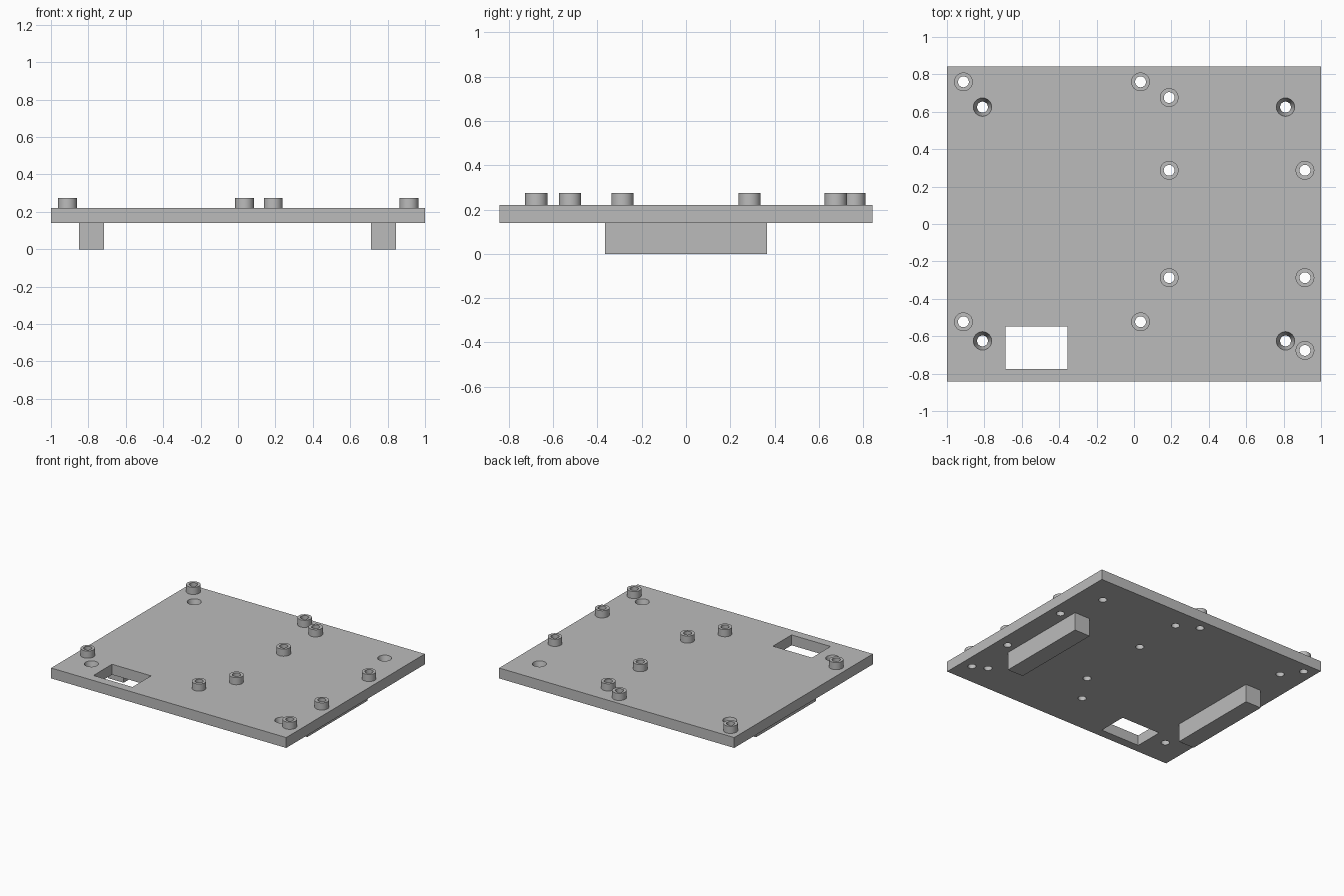
import bpy
import bmesh
import math
from mathutils import Matrix, Vector

if "Cube" in bpy.data.objects:
    bpy.data.objects.remove(bpy.data.objects["Cube"], do_unlink=True)

grey = bpy.data.materials.new("plain_grey")
grey.use_nodes = True
colour = (0.5, 0.5, 0.5, 1)
grey.diffuse_color = colour
grey.node_tree.nodes["Principled BSDF"].inputs["Base Color"].default_value = colour

BOTTOM, TOP, SPACER_TOP = 0.14, 0.22, 0.275
THICK = TOP - BOTTOM
BORE, SPACER_R = 0.029, 0.05
SIDES = 48


def finish(bm, name):
    bmesh.ops.recalc_face_normals(bm, faces=bm.faces)
    mesh = bpy.data.meshes.new(name)
    bm.to_mesh(mesh)
    bm.free()
    mesh.materials.append(grey)
    obj = bpy.data.objects.new(name, mesh)
    bpy.context.collection.objects.link(obj)
    return obj


def add_box(bm, low, high):
    low, high = Vector(low), Vector(high)
    matrix = Matrix.Translation((low + high) / 2) @ Matrix.Diagonal((*(high - low), 1))
    bmesh.ops.create_cube(bm, size=1, matrix=matrix)


def smooth(obj):
    bpy.ops.object.select_all(action="DESELECT")
    obj.select_set(True)
    bpy.context.view_layer.objects.active = obj
    bpy.ops.object.shade_smooth_by_angle(angle=math.radians(30))


spacer_spots = [
    (-0.912, 0.76), (0.035, 0.76), (-0.912, -0.523), (0.035, -0.523),
    (0.188, 0.676), (0.188, 0.287), (0.188, -0.287),
    (0.914, 0.287), (0.914, -0.287), (0.914, -0.676),
]
screw_spots = [(x, y) for x in (-0.81, 0.81) for y in (-0.625, 0.625)]

# Base plate
bm = bmesh.new()
add_box(bm, (-1, -0.842, BOTTOM), (1, 0.842, TOP))
plate = finish(bm, "base_plate")

# Cutter: spacer bores, tapered screw holes and the cable window
bm = bmesh.new()
for spots, top_radius in ((spacer_spots, BORE), (screw_spots, 0.049)):
    slope = (top_radius - BORE) / THICK
    margin = 0.02
    for x, y in spots:
        bmesh.ops.create_cone(
            bm, cap_ends=True, segments=SIDES,
            radius1=BORE - slope * margin, radius2=top_radius + slope * margin,
            depth=THICK + 2 * margin,
            matrix=Matrix.Translation((x, y, (BOTTOM + TOP) / 2)))
add_box(bm, (-0.688, -0.774, BOTTOM - 0.1), (-0.356, -0.548, TOP + 0.1))
cutter = finish(bm, "hole_cutter")
cutter.hide_render = True

cut = plate.modifiers.new("holes", "BOOLEAN")
cut.operation = "DIFFERENCE"
cut.solver = "EXACT"
cut.object = cutter
bpy.context.view_layer.objects.active = plate
bpy.ops.object.modifier_apply(modifier=cut.name)
bpy.data.objects.remove(cutter, do_unlink=True)
smooth(plate)

# Tubular spacers, one lathed profile each
profile = [(SPACER_R, TOP), (SPACER_R, SPACER_TOP), (BORE, SPACER_TOP), (BORE, TOP)]
for number, (x, y) in enumerate(spacer_spots, 1):
    bm = bmesh.new()
    rings = []
    for radius, z in profile:
        ring = []
        for step in range(SIDES):
            a = math.tau * step / SIDES
            ring.append(bm.verts.new((radius * math.cos(a), radius * math.sin(a), z)))
        rings.append(ring)
    for i, ring in enumerate(rings):
        after = rings[(i + 1) % len(rings)]
        for j in range(SIDES):
            k = (j + 1) % SIDES
            bm.faces.new((ring[j], ring[k], after[k], after[j]))
    spacer = finish(bm, f"spacer_{number}")
    spacer.location = (x, y, 0)
    smooth(spacer)

# Two long feet under the plate
for name, x in (("right_foot", -0.784), ("left_foot", 0.778)):
    bm = bmesh.new()
    add_box(bm, (x - 0.067, -0.365, 0), (x + 0.067, 0.365, BOTTOM))
    finish(bm, name)
